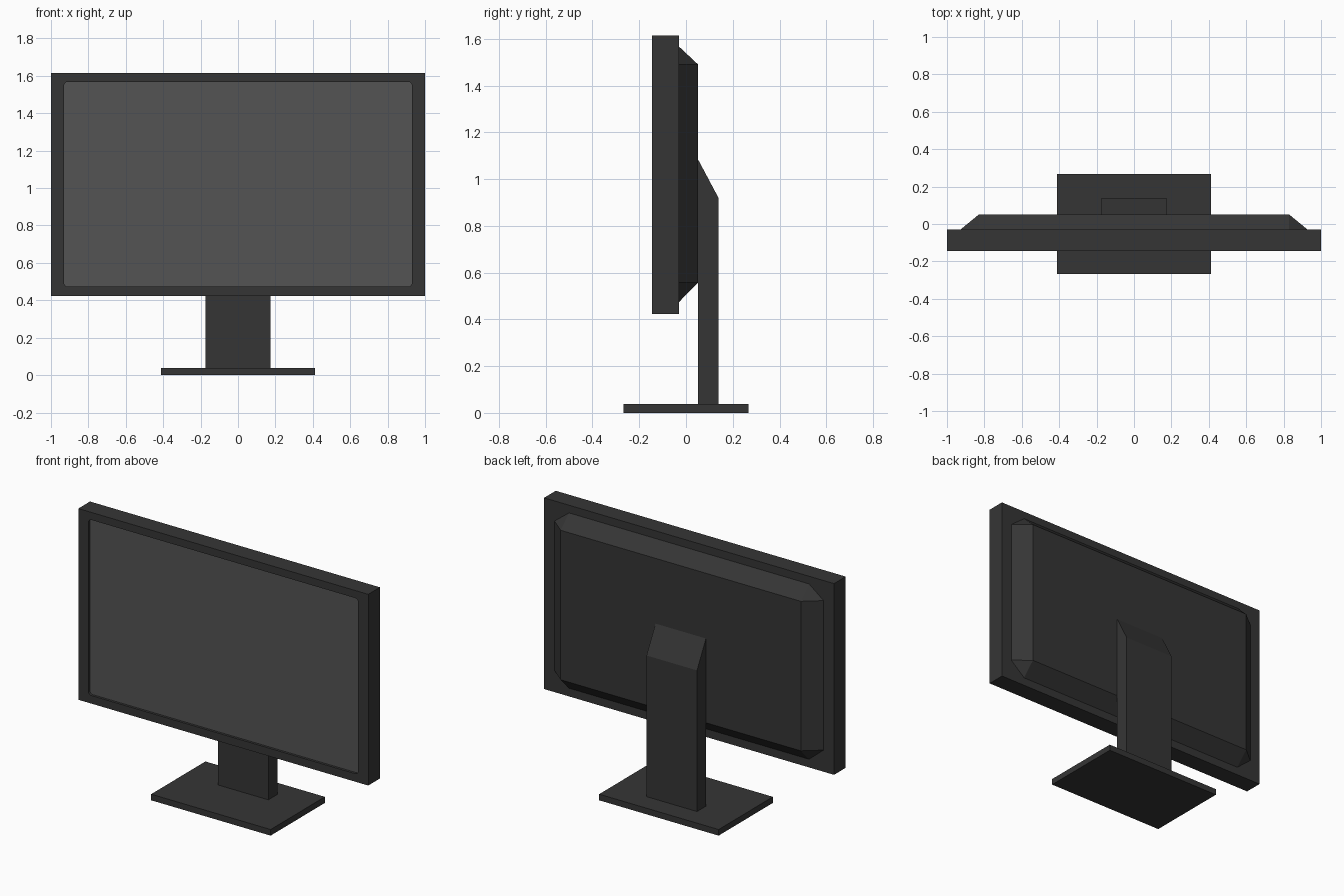
import bpy, bmesh, math

if "Cube" in bpy.data.objects:
    bpy.data.objects.remove(bpy.data.objects["Cube"])


def material(name, v):
    m = bpy.data.materials.new(name)
    m.diffuse_color = (v, v, v, 1)
    m.use_nodes = True
    m.node_tree.nodes["Principled BSDF"].inputs["Base Color"].default_value = m.diffuse_color
    return m


CASE = material("dark grey plastic", 0.036)
GLASS = material("grey screen", 0.088)


def finish(name, bm, mat):
    bmesh.ops.recalc_face_normals(bm, faces=bm.faces)
    me = bpy.data.meshes.new(name)
    bm.to_mesh(me)
    bm.free()
    me.materials.append(mat)
    ob = bpy.data.objects.new(name, me)
    bpy.context.collection.objects.link(ob)
    return ob


def loop(bm, pts, y):
    return [bm.verts.new((x, y, z)) for x, z in pts]


def bridge(bm, a, b):
    n = len(a)
    for i in range(n):
        bm.faces.new((a[i], a[(i + 1) % n], b[(i + 1) % n], b[i]))


def rect(hx, z0, z1):
    return [(-hx, z0), (hx, z0), (hx, z1), (-hx, z1)]


def rounded(hx, z0, z1, r, steps=4):
    pts = []
    corners = [(-hx + r, z0 + r), (hx - r, z0 + r), (hx - r, z1 - r), (-hx + r, z1 - r)]
    for k, (cx, cz) in enumerate(corners):
        for i in range(steps + 1):
            a = math.pi + (k + i / steps) * math.pi / 2
            pts.append((cx + r * math.cos(a), cz + r * math.sin(a)))
    return pts


def prism(name, profile, hx, mat):
    """Extrude a (y, z) profile across x."""
    bm = bmesh.new()
    a = [bm.verts.new((-hx, y, z)) for y, z in profile]
    b = [bm.verts.new((hx, y, z)) for y, z in profile]
    bm.faces.new(a)
    bm.faces.new(b)
    bridge(bm, a, b)
    return finish(name, bm, mat)


# Stand: base plate and neck with a slanted top
prism("base_plate", [(-.267, 0), (.267, 0), (.267, .038), (-.267, .038)], .412, CASE)
prism("stand_neck", [(.051, .038), (.14, .038), (.14, .918), (.051, 1.085)], .174, CASE)

# Screen frame with a shallow rounded recess in the front
FRONT, BACK, DEPTH = -.145, -.03, .018
bm = bmesh.new()
outer = loop(bm, rect(1, .423, 1.615), FRONT)
rear = loop(bm, rect(1, .423, 1.615), BACK)
opening = rounded(.93, .473, 1.568, .02)
rim = loop(bm, opening, FRONT)
floor = loop(bm, opening, FRONT + DEPTH)
bridge(bm, outer, rear)
bridge(bm, rim, floor)
bm.faces.new(rear)
bm.faces.new(floor)
n = len(rim) // 4
for k in range(4):  # bezel: one strip per side, one fan per corner
    j = (k + 1) % 4
    bm.faces.new((outer[k], outer[j], rim[j * n], rim[k * n + n - 1]))
    for i in range(n - 1):
        bm.faces.new((outer[k], rim[k * n + i + 1], rim[k * n + i]))
finish("screen_frame", bm, CASE)

# Display panel lying in the recess
bm = bmesh.new()
face = loop(bm, opening, FRONT + DEPTH - .003)
under = loop(bm, opening, FRONT + DEPTH)
bm.faces.new(face)
bm.faces.new(under)
bridge(bm, face, under)
finish("display_panel", bm, GLASS)

# Rear housing: sloped sides with cut corners
hx, z0, z1 = .928, .474, 1.567
ix, i0, i1 = .828, .558, 1.49
bm = bmesh.new()
base = loop(bm, [(-hx, i0), (-ix, z0), (ix, z0), (hx, i0),
                 (hx, i1), (ix, z1), (-ix, z1), (-hx, i1)], BACK)
top = loop(bm, rect(ix, i0, i1), .052)
bm.faces.new(base)
bm.faces.new(top)
for k in range(4):
    bm.faces.new((base[2 * k], base[2 * k + 1], top[k]))
    bm.faces.new((base[2 * k + 1], base[(2 * k + 2) % 8], top[(k + 1) % 4], top[k]))
finish("rear_housing", bm, CASE)
